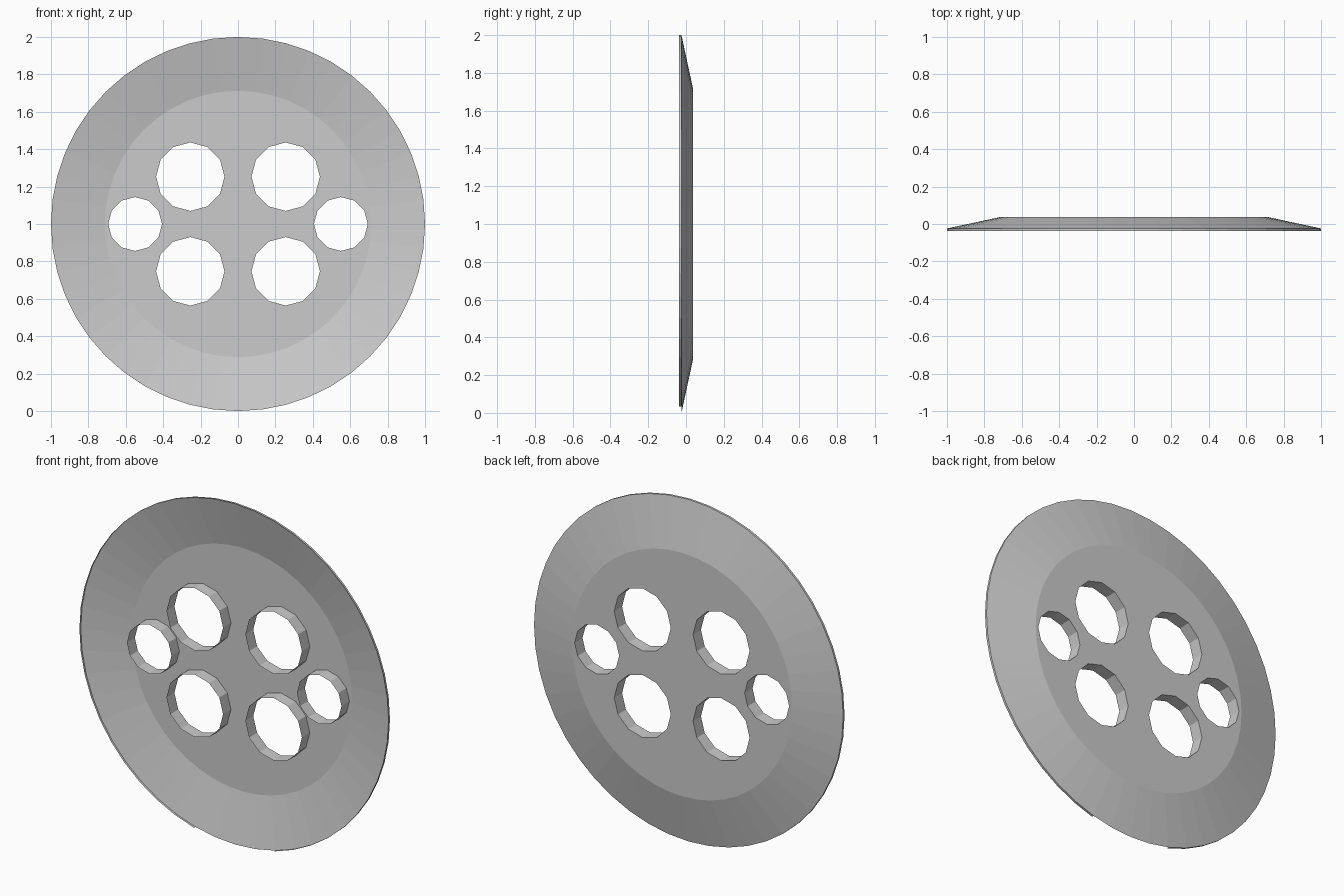
import bpy, bmesh
from math import sin, cos, pi

if "Cube" in bpy.data.objects:
    bpy.data.objects.remove(bpy.data.objects["Cube"])

CZ = 1.0
SEGS = 48
FLOOR_Y, EDGE_Y, LIP_Y = 0.038, -0.024, -0.037


def ring(bm, x, z, r, y, n):
    return [bm.verts.new((x + r * sin(2 * pi * i / n), y, z + r * cos(2 * pi * i / n)))
            for i in range(n)]


def loop_edges(bm, vs):
    return [bm.edges.new((vs[i], vs[(i + 1) % len(vs)])) for i in range(len(vs))]


def bridge(bm, a, b, skip=lambda i: False):
    n = len(a)
    for i in range(n):
        if not skip(i):
            j = (i + 1) % n
            bm.faces.new((a[i], a[j], b[j], b[i]))


bm = bmesh.new()

# Recessed flat floor with six round openings
inner = ring(bm, 0, CZ, 0.712, FLOOR_Y, SEGS)
edges = loop_edges(bm, inner)
holes = [(sx * 0.255, CZ + sz * 0.253, 0.183) for sx in (-1, 1) for sz in (-1, 1)]
holes += [(sx * 0.55, CZ, 0.144) for sx in (-1, 1)]
hole_rings = []
for x, z, r in holes:
    vs = ring(bm, x, z, r, FLOOR_Y, 12)
    edges += loop_edges(bm, vs)
    hole_rings.append(vs)
bmesh.ops.triangle_fill(bm, edges=edges, use_beauty=True, normal=(0, 1, 0))

# Collars running forward from the openings
for (x, z, r), vs in zip(holes, hole_rings):
    bridge(bm, vs, ring(bm, x, z, r, -0.035, 12))

# Sloping outer flange
outer = ring(bm, 0, CZ, 1.0, EDGE_Y, SEGS)
bridge(bm, inner, outer)

# Thin front lip, open at the bottom
lip = ring(bm, 0, CZ, 1.0, LIP_Y, SEGS)
bridge(bm, outer, lip, skip=lambda i: abs(i + 0.5 - SEGS / 2) < 2)
bmesh.ops.delete(bm, geom=[v for v in bm.verts if not v.link_faces], context='VERTS')
bmesh.ops.recalc_face_normals(bm, faces=bm.faces[:])

mesh = bpy.data.meshes.new("dished_disc")
bm.to_mesh(mesh)
bm.free()
disc = bpy.data.objects.new("dished_disc", mesh)
bpy.context.collection.objects.link(disc)
